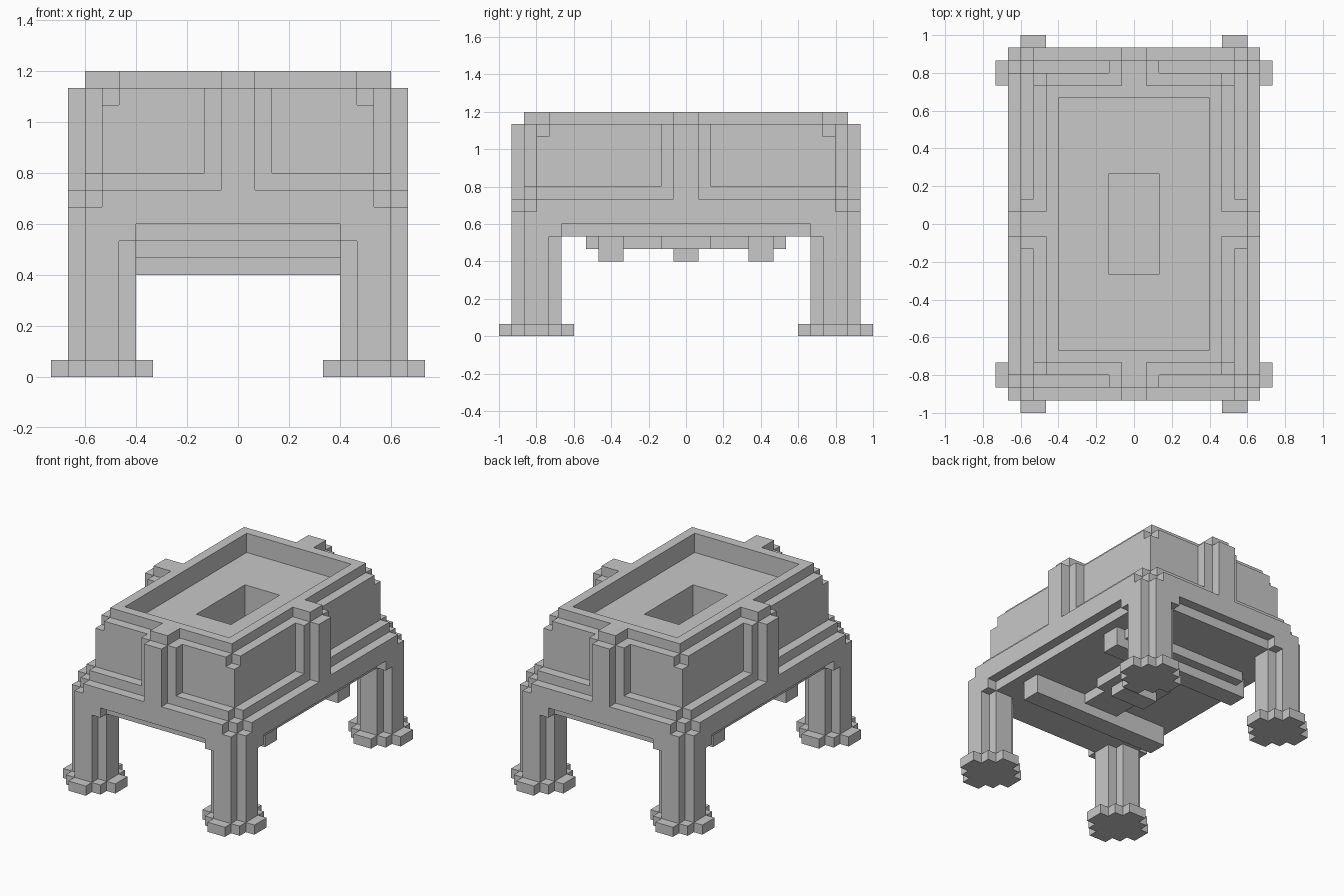
import bpy, bmesh, math
from mathutils import Vector

U = 1 / 15          # edge of one block
cells = {}          # block position -> part name

if "Cube" in bpy.data.objects:
    bpy.data.objects.remove(bpy.data.objects["Cube"], do_unlink=True)

stone = bpy.data.materials.new("stone_grey")
stone.use_nodes = True
grey = (0.58, 0.58, 0.58, 1)
stone.diffuse_color = grey
stone.node_tree.nodes["Principled BSDF"].inputs["Base Color"].default_value = grey


def fill(part, x0, x1, y0, y1, z0, z1):
    """Fill a block range with a part; part None carves it away."""
    for x in range(x0, x1):
        for y in range(y0, y1):
            for z in range(z0, z1):
                if part:
                    cells.setdefault((x, y, z), part)
                else:
                    cells.pop((x, y, z), None)


def slab(part, hx, hy, z0, z1):
    fill(part, -hx, hx, -hy, hy, z0, z1)


def ends(part, hx, y0, y1, z0, z1):
    """A bar across x, mirrored front to back."""
    fill(part, -hx, hx, y0, y1, z0, z1)
    fill(part, -hx, hx, -y1, -y0, z0, z1)


def corners(part, x0, x1, y0, y1, z0, z1):
    """A block range mirrored to all four corners."""
    for xa, xb in ((x0, x1), (-x1, -x0)):
        for ya, yb in ((y0, y1), (-y1, -y0)):
            fill(part, xa, xb, ya, yb, z0, z1)


# Apron and stepped ledge, with notched corners
slab("apron", 9, 14, 9, 10)
slab("apron", 10, 13, 9, 10)
slab("apron", 8, 14, 10, 11)
slab("apron", 9, 13, 10, 11)
slab("apron", 10, 12, 10, 11)
slab("ledge", 8, 13, 11, 12)
slab("ledge", 9, 12, 11, 12)

# Upper walls, notched at the top corners, and the rim
slab("upper_walls", 8, 12, 12, 16)
slab("upper_walls", 8, 11, 16, 17)
slab("upper_walls", 7, 12, 16, 17)
slab("rim", 7, 11, 17, 18)

# Stepped ribs in the middle of each side
slab("end_ribs", 2, 13, 11, 17)
slab("end_ribs", 1, 14, 11, 17)
slab("end_ribs", 1, 13, 17, 18)
slab("side_ribs", 9, 2, 11, 17)
slab("side_ribs", 10, 1, 11, 17)
slab("side_ribs", 9, 1, 17, 18)

# Shallow tray and the deep opening in its floor
slab(None, 6, 10, 16, 18)
slab(None, 2, 4, 10, 16)

# Underside panel, spine, hub and stepped cross bars
slab("underside_panel", 9, 13, 8, 9)
slab("spine", 2, 5, 7, 8)
slab("hub", 3, 2, 7, 8)
slab("hub", 2, 1, 6, 7)
ends("cross_bars", 8, 5, 7, 6, 8)
ends("cross_bars", 7, 7, 8, 7, 8)

# Brackets, legs and rounded feet
corners("brackets", 6, 9, 13, 14, 8, 9)
corners("brackets", 9, 10, 10, 13, 8, 9)
corners("legs", 7, 9, 10, 14, 1, 8)
corners("legs", 6, 10, 11, 13, 1, 8)
corners("feet", 7, 9, 9, 15, 0, 1)
corners("feet", 6, 10, 10, 14, 0, 1)
corners("feet", 5, 11, 11, 13, 0, 1)


def skin(part):
    """Make the outer faces of one part into an object."""
    bm = bmesh.new()
    verts = {}

    def vert(p):
        key = tuple(p)
        if key not in verts:
            verts[key] = bm.verts.new(Vector(p) * U)
        return verts[key]

    for cell, owner in cells.items():
        if owner != part:
            continue
        for axis in range(3):
            for side in (0, 1):
                beyond = list(cell)
                beyond[axis] += 2 * side - 1
                if tuple(beyond) in cells:
                    continue
                b, c = (axis + 1) % 3, (axis + 2) % 3
                loop = []
                for db, dc in ((0, 0), (1, 0), (1, 1), (0, 1)):
                    p = list(cell)
                    p[axis] += side
                    p[b] += db
                    p[c] += dc
                    loop.append(vert(p))
                bm.faces.new(loop if side else loop[::-1])
    # Merge the coplanar block faces
    bmesh.ops.dissolve_limit(bm, angle_limit=math.radians(1),
                             verts=bm.verts[:], edges=bm.edges[:])
    mesh = bpy.data.meshes.new(part)
    bm.to_mesh(mesh)
    bm.free()
    mesh.materials.append(stone)
    bpy.context.collection.objects.link(bpy.data.objects.new(part, mesh))


for part in sorted(set(cells.values())):
    skin(part)
